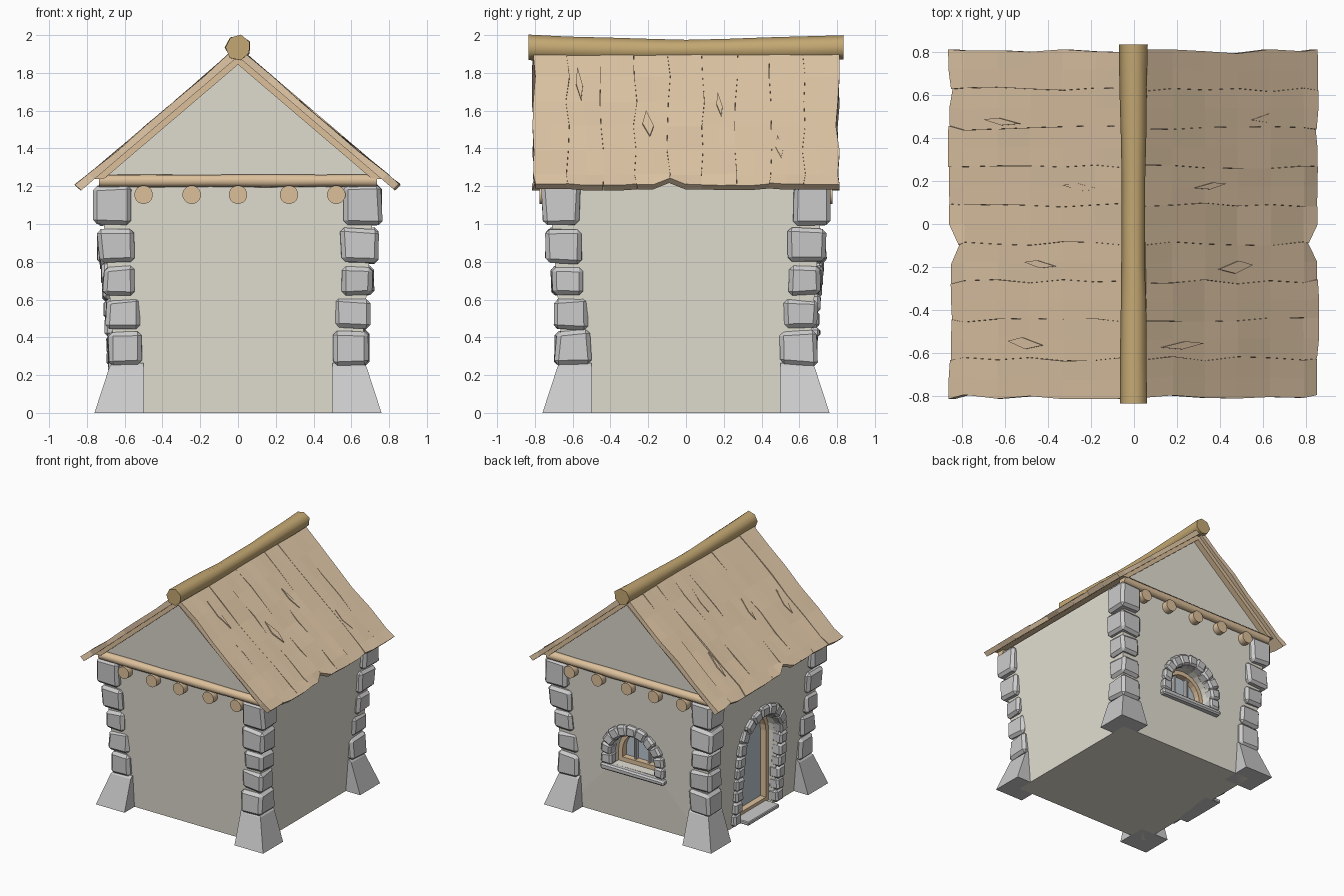
import bpy, bmesh, math, random
from mathutils import Matrix, Vector

if "Cube" in bpy.data.objects:
    bpy.data.objects.remove(bpy.data.objects["Cube"])

random.seed(7)
R = random.uniform


def material(name, rgb):
    m = bpy.data.materials.new(name)
    m.diffuse_color = (*rgb, 1)
    m.use_nodes = True
    m.node_tree.nodes["Principled BSDF"].inputs["Base Color"].default_value = m.diffuse_color
    return m


PLASTER = material("plaster", (0.78, 0.75, 0.66))
PLANK = material("plank", (0.76, 0.58, 0.39))
TIMBER = material("timber", (0.72, 0.53, 0.33))
RIDGE = material("ridge_wood", (0.55, 0.39, 0.17))
GLASS = material("glass", (0.50, 0.57, 0.63))


def finish(bm, name, mat=None, matrix=None, smooth=0):
    if matrix:
        bmesh.ops.transform(bm, matrix=matrix, verts=bm.verts)
    bmesh.ops.recalc_face_normals(bm, faces=bm.faces)
    me = bpy.data.meshes.new(name)
    bm.to_mesh(me)
    bm.free()
    ob = bpy.data.objects.new(name, me)
    bpy.context.collection.objects.link(ob)
    if mat:
        me.materials.append(mat)
    bpy.context.view_layer.objects.active = ob
    if smooth:
        bpy.ops.object.select_all(action='DESELECT')
        ob.select_set(True)
        bpy.ops.object.shade_smooth_by_angle(angle=math.radians(smooth))
    return ob


def loft(bm, rings, closed=False):
    """Skin rings of points; cap the ends, or join last to first."""
    vs = [[bm.verts.new(p) for p in r] for r in rings]
    n = len(vs[0])
    for a, b in zip(vs, vs[1:] + vs[:1] if closed else vs[1:]):
        for i in range(n):
            bm.faces.new((a[i], a[(i + 1) % n], b[(i + 1) % n], b[i]))
    if not closed:
        bm.faces.new(vs[0])
        bm.faces.new(vs[-1])


def stone(bm, c, size, jitter, bevel, tilt=0):
    """Rough chamfered block, tilted about y."""
    m = Matrix.Translation(c) @ Matrix.Rotation(tilt, 4, 'Y') @ Matrix.Diagonal((*size, 1))
    b = bmesh.new()
    bmesh.ops.create_cube(b, size=1, matrix=m)
    for v in b.verts:
        v.co += Vector((R(-1, 1), R(-1, 1), R(-1, 1))) * jitter
    bmesh.ops.bevel(b, geom=b.edges[:], offset=bevel, segments=1, affect='EDGES')
    me = bpy.data.meshes.new("tmp")
    b.to_mesh(me)
    b.free()
    bm.from_mesh(me)
    bpy.data.meshes.remove(me)


def log(name, a, b, radii, sides, mat, sag=0, wobble=0.0):
    bm = bmesh.new()
    a, b = Vector(a), Vector(b)
    d = (b - a).normalized()
    side = d.cross(Vector((0, 0, 1)))
    rings = []
    for k, r in enumerate(radii):
        t = k / (len(radii) - 1)
        c = a.lerp(b, t) - Vector((0, 0, sag * math.sin(math.pi * t)))
        rings.append([c + r * (1 + R(-wobble, wobble)) * (side * math.cos(q) + Vector((0, 0, 1)) * math.sin(q))
                      for q in (2 * math.pi * (i + .5) / sides for i in range(sides))])
    loft(bm, rings)
    return finish(bm, name, mat, smooth=65)


def arch(hw, z0, spring, y, n=12):
    """Round-headed outline in the front plane."""
    pts = [(hw * math.cos(math.pi * i / n), y, spring + hw * math.sin(math.pi * i / n)) for i in range(n + 1)]
    return [(hw, y, z0)] + pts + [(-hw, y, z0)]


def wall(z):
    return 0.63 + 0.08 * z


# Plaster body leaning outwards, with gables
bm = bmesh.new()
b, t = wall(0), wall(1.2)
loft(bm, [[(-b, s * b, 0), (b, s * b, 0), (t, s * t, 1.2), (t, s * t, 1.225),
           (0, s * t, 1.845), (-t, s * t, 1.225), (-t, s * t, 1.2)] for s in (-1, 1)])
body = finish(bm, "walls", PLASTER)

# Door (left side) and window (back): opening, infill, frame, stone surround
openings = [("door", -90, .23, .02, .60, 6), ("window", 180, .20, .45, .54, 1)]
for name, ang, hw, z0, spring, legs in openings:
    M = Matrix.Rotation(math.radians(ang), 4, 'Z')
    bm = bmesh.new()
    loft(bm, [arch(hw, z0, spring, -.9), arch(hw, z0, spring, -.52)])
    cutter = finish(bm, name + "_cutter", None, M)
    cutter.hide_render = True
    bpy.context.view_layer.objects.active = body
    mod = body.modifiers.new(name, 'BOOLEAN')
    mod.object, mod.operation, mod.solver = cutter, 'DIFFERENCE', 'EXACT'
    bpy.ops.object.modifier_apply(modifier=name)
    bpy.data.objects.remove(cutter)

    bm = bmesh.new()
    loft(bm, [arch(hw, z0, spring, -.515), arch(hw, z0, spring, -.54)])
    finish(bm, name + "_panel", GLASS, M)
    bm = bmesh.new()
    t = .035
    loft(bm, [arch(hw, z0, spring, -.51), arch(hw, z0, spring, -.59),
              arch(hw - t, z0 + t, spring, -.59), arch(hw - t, z0 + t, spring, -.51)], closed=True)
    finish(bm, name + "_frame", TIMBER, M)

    bm = bmesh.new()
    step = (spring - z0) / legs
    for s in (-1, 1):
        for k in range(legs):
            z = z0 + (k + .5) * step
            stone(bm, (s * (hw + .04), -wall(z) + .01, z), (.09, .09, step), .006, .016)
    n = 9
    for k in range(n):
        q = math.pi * (k + .5) / n
        r = hw + .04
        z = spring + r * math.sin(q)
        stone(bm, (r * math.cos(q), -wall(z) + .01, z), (.09, .09, math.pi * r / n * 1.06), .005, .016, -q)
    finish(bm, name + "_stones", None, M)

# Door step, window sill and bars
bm = bmesh.new()
stone(bm, (-.61, 0, .015), (.2, .40, .03), 0, .006)
finish(bm, "door_step")
bm = bmesh.new()
stone(bm, (0, .655, .425), (.58, .11, .045), .004, .012)
finish(bm, "window_sill")
bm = bmesh.new()
for x in (-.06, .06):
    stone(bm, (x, .555, .58), (.018, .03, .27), 0, .003)
finish(bm, "window_bars")

# Corner footings and stacked corner stones
courses = [(.26, .43, .51, .685), (.45, .60, .52, .69), (.63, .77, .55, .71), (.80, .97, .55, .735), (1.0, 1.2, .57, .755)]
for sx, sy, label in ((-1, -1, "front_left"), (1, -1, "front_right"), (-1, 1, "back_left"), (1, 1, "back_right")):
    bm = bmesh.new()
    loft(bm, [[(sx * x, sy * y, z) for x, y in ((.5, .5), (o, .5), (o, o), (.5, o))]
              for z, o in ((0, .76), (.245, .68), (.265, .66))])
    finish(bm, "footing_" + label)
    bm = bmesh.new()
    for lo, hi, i, o in courses:
        c = (i + o) / 2
        stone(bm, (sx * c, sy * c, (lo + hi) / 2), (o - i + .01, o - i + .01, hi - lo + .01), .010, .022)
    finish(bm, "corner_stones_" + label)

# Ceiling logs and gable tie beams
for k, x in enumerate((-.5, -.245, 0, .27, .52)):
    log(f"ceiling_log_{k}", (x, -.775, 1.155), (x, .775, 1.155), (.049,) * 2, 16, TIMBER)
for s, label in ((-1, "front"), (1, "back")):
    log("tie_beam_" + label, (-.735, s * .735, 1.228), (.735, s * .735, 1.23), (.034, .036, .033, .037, .034, .036), 8,
        TIMBER, wobble=.05)

# Plank roof: slope coordinates are s (down the slope), y, h (out from the top surface)
SLOPE, NORMAL = Vector((.761, 0, -.649)), Vector((.649, 0, .761))


def on_roof(sx, s, y, h):
    p = Vector((.03, 0, 1.913)) + SLOPE * s + NORMAL * h
    return (sx * p.x, y, p.z)


stations = [0, .2, .4, .6, .8, 1.0, 1.1]
for sx, label in ((-1, "left"), (1, "right")):
    edges = [[max(-.815, min(.815, -.805 + 1.61 * j / 9 + R(-.011, .011))) for _ in stations] for j in range(10)]
    ends = [R(1.075, 1.095) for j in range(10)]
    ends[4] = 1.03
    bm = bmesh.new()
    for j in range(9):
        lift = R(-.003, .003)
        rings = []
        for k, s in enumerate(stations):
            h = lift + R(-.004, .004) - .006 * math.sin(math.pi * s / 1.1)
            y0, y1 = edges[j][k], edges[j + 1][k] - .0008
            last = k == len(stations) - 1
            s0, s1 = (ends[j], ends[j + 1]) if last else (s, s)
            mid, ym = (max(s0, s1, 1.08) if last else s), (y0 + y1) / 2
            rings.append([on_roof(sx, s0, y0, h), on_roof(sx, mid, ym, h), on_roof(sx, s1, y1, h + R(-.003, .003)),
                          on_roof(sx, s1 - .005, y1, -.04), on_roof(sx, mid - .005, ym, -.04),
                          on_roof(sx, s0 - .005, y0, -.04)])
        loft(bm, rings)
    finish(bm, "roof_planks_" + label, PLANK)

    # Splinters along the grain
    bm = bmesh.new()
    for k in range(4):
        s, y, L, w = R(.25, .85), -.55 + .35 * k + R(-.05, .05), R(.09, .14), R(.015, .03)
        loft(bm, [[on_roof(sx, s - L, y - .01, h), on_roof(sx, s, y - w, h),
                   on_roof(sx, s + L, y + .01, h), on_roof(sx, s + .02, y + w, h)] for h in (-.03, .001)])
    finish(bm, "roof_splinters_" + label, PLANK)

    # Boarding under the planks
    bm = bmesh.new()
    loft(bm, [[on_roof(sx, s, y, h) for s, h in ((0, -.035), (1.0, -.035), (.95, -.072), (-.01, -.072))]
              for y in (-.775, .775)])
    finish(bm, "roof_boarding_" + label, TIMBER)

# Sagging ridge log
log("ridge_log", (0, -.835, 1.935), (0, .835, 1.935), (.068, .065, .062, .058, .056, .058, .062, .065, .068), 7, RIDGE,
    sag=.014, wobble=.05)
